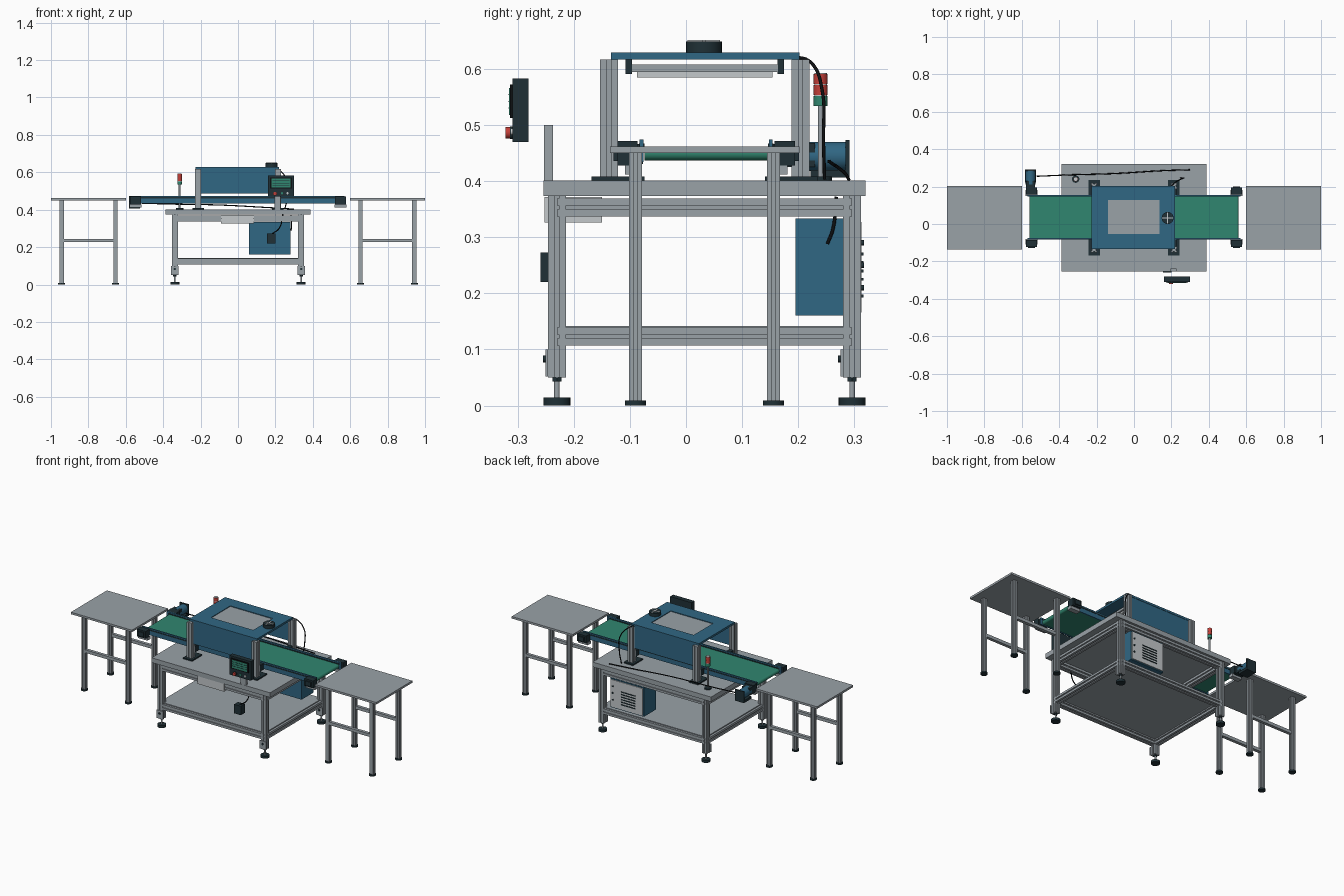
import bpy
import bmesh
import math
from mathutils import Vector

cube = bpy.data.objects.get("Cube")
if cube:
    bpy.data.objects.remove(cube, do_unlink=True)


def material(name, *rgb):
    mat = bpy.data.materials.new(name)
    mat.use_nodes = True
    mat.diffuse_color = (*rgb, 1)
    mat.node_tree.nodes["Principled BSDF"].inputs["Base Color"].default_value = (*rgb, 1)
    return mat


grey = material("aluminium grey", 0.32, 0.36, 0.39)
pale = material("pale grey", 0.55, 0.58, 0.6)
blue = material("steel blue", 0.03, 0.135, 0.23)
green = material("belt green", 0.03, 0.24, 0.16)
dark = material("charcoal", 0.014, 0.03, 0.037)
red = material("signal red", 0.55, 0.05, 0.04)
black = material("cable black", 0.004, 0.005, 0.006)


def finish(name, bm, mat):
    bmesh.ops.recalc_face_normals(bm, faces=bm.faces)
    mesh = bpy.data.meshes.new(name)
    bm.to_mesh(mesh)
    bm.free()
    mesh.materials.append(mat)
    obj = bpy.data.objects.new(name, mesh)
    bpy.context.collection.objects.link(obj)
    return obj


def box(name, mat, xs, ys, zs):
    """Box from its (low, high) limits on each axis."""
    bm = bmesh.new()
    bmesh.ops.create_cube(bm, size=1)
    for v in bm.verts:
        v.co = [(a + b) / 2 + c * abs(b - a) for (a, b), c in zip((xs, ys, zs), v.co)]
    return finish(name, bm, mat)


def around(centre, width):
    return (centre - width / 2, centre + width / 2)


def prism(name, mat, outline, origin, axis, length):
    """Extrude a flat outline along an axis."""
    bm = bmesh.new()
    place = {"x": lambda a, b: (0, a, b), "y": lambda a, b: (a, 0, b), "z": lambda a, b: (a, b, 0)}[axis]
    start = Vector(origin)
    face = bm.faces.new([bm.verts.new(start + Vector(place(a, b))) for a, b in outline])
    move = Vector([length if c == axis else 0 for c in "xyz"])
    cap = bmesh.ops.extrude_face_region(bm, geom=[face], use_keep_orig=True)["geom"]
    bmesh.ops.translate(bm, vec=move, verts=[g for g in cap if isinstance(g, bmesh.types.BMVert)])
    return finish(name, bm, mat)


def cylinder(name, mat, radius, origin, axis, length, sides=24):
    ring = [(radius * math.cos(math.tau * i / sides), radius * math.sin(math.tau * i / sides)) for i in range(sides)]
    obj = prism(name, mat, ring, origin, axis, length)
    bpy.context.view_layer.objects.active = obj
    obj.select_set(True)
    bpy.ops.object.shade_smooth_by_angle()
    obj.select_set(False)
    return obj


def slotted(name, origin, axis, length, size=0.032):
    """Square aluminium profile with a groove along each side."""
    h, slot, depth = size / 2, size / 9, size / 6
    side = [(h, -h), (h, -slot), (h - depth, -slot), (h - depth, slot), (h, slot)]
    outline = []
    for turn in range(4):
        outline += side
        side = [(-b, a) for a, b in side]
    return prism(name, grey, outline, origin, axis, length)


def cable(name, points, radius=0.003):
    curve = bpy.data.curves.new(name, "CURVE")
    curve.dimensions = "3D"
    curve.bevel_depth = radius
    curve.bevel_resolution = 2
    curve.resolution_u = 8
    spline = curve.splines.new("BEZIER")
    spline.bezier_points.add(len(points) - 1)
    for knot, p in zip(spline.bezier_points, points):
        knot.co = p
        knot.handle_left_type = knot.handle_right_type = "AUTO"
    curve.materials.append(black)
    bpy.context.collection.objects.link(bpy.data.objects.new(name, curve))


# Main bench: top, legs, levelling feet, rails and shelf
leg_x, front_y, back_y = 0.338, -0.23, 0.296
box("bench_top", grey, (-0.388, 0.388), (-0.254, 0.32), (0.373, 0.401))
for x in (-leg_x, leg_x):
    for y in (front_y, back_y):
        slotted("bench_leg", (x, y, 0.05), "z", 0.323)
        cylinder("foot_pad", dark, 0.024, (x, y, 0), "z", 0.014)
        cylinder("foot_stem", grey, 0.005, (x, y, 0.014), "z", 0.036)
        cylinder("foot_nut", dark, 0.009, (x, y, 0.043), "z", 0.007, 6)
        box("foot_bracket", grey, around(x, 0.042), around(y - 0.018, 0.005), (0.052, 0.1))
        cylinder("bracket_bolt", dark, 0.006, (x, y - 0.025, 0.083), "y", 0.006)
    for z in (0.123, 0.353):
        slotted("side_rail", (x, front_y, z), "y", back_y - front_y)
for y in (front_y, back_y):
    for z in (0.123, 0.353):
        slotted("long_rail", (-leg_x, y, z), "x", 2 * leg_x)
box("lower_shelf", grey, (-leg_x, leg_x), (front_y, back_y), (0.134, 0.142))
box("drawer", pale, (-0.09, 0.085), (-0.252, -0.15), (0.326, 0.372))

# Infeed and outfeed stands
for side in (-1, 1):
    box("stand_top", grey, around(side * 0.8, 0.4), (-0.135, 0.202), (0.45, 0.462))
    for y in (-0.09, 0.156):
        for x in (side * 0.655, side * 0.943):
            slotted("stand_leg", (x, y, 0.008), "z", 0.442, 0.023)
            cylinder("stand_foot", dark, 0.019, (x, y, 0), "z", 0.009)
        box("stand_crossbar", grey, around(side * 0.8, 0.27), around(y, 0.018), (0.226, 0.244))

# Conveyor with end brackets
belt_y, belt_z = (-0.074, 0.146), 0.449
box("belt", green, (-0.548, 0.548), belt_y, around(belt_z, 0.024))
for side in (-1, 1):
    cylinder("belt_roller", green, 0.012, (side * 0.548, belt_y[0], belt_z), "y", 0.22)
    for y, out in ((belt_y[0], -1), (belt_y[1], 1)):
        box("end_bracket", dark, around(side * 0.548, 0.058), around(y + out * 0.03, 0.036), (0.428, 0.471))
        box("bracket_cap", dark, around(side * 0.548, 0.036), around(y + out * 0.042, 0.026), (0.436, 0.462))
        box("bracket_block", grey, around(side * 0.548, 0.062), around(y + out * 0.02, 0.03), (0.412, 0.428))
        box("rail_mount", dark, around(side * 0.213, 0.026), around(y + out * 0.028, 0.05), (0.43, 0.466))
for y in (-0.079, 0.151):
    box("conveyor_rail", blue, (-0.57, 0.57), around(y, 0.007), (0.434, 0.474))
    box("rail_channel", dark, (-0.56, 0.56), around(y, 0.01), (0.46, 0.467))

# Drive motor
motor_x, motor_y = -0.553, 0.21
box("gearbox", dark, around(motor_x, 0.05), (0.18, 0.23), (0.425, 0.468))
cylinder("motor_body", blue, 0.026, (motor_x, motor_y, 0.444), "y", 0.075)
box("motor_end_plate", dark, around(motor_x, 0.06), (0.284, 0.291), (0.418, 0.473))
box("motor_base", dark, around(motor_x, 0.06), (0.222, 0.291), (0.406, 0.42))

# Hood: posts, foot plates, panels and framed roof
for x in (-0.213, 0.213):
    for y, inward in ((-0.137, 1), (0.204, -1)):
        slotted("hood_post", (x, y, 0.405), "z", 0.212)
        box("post_plate", dark, around(x, 0.06), around(y + inward * 0.016, 0.094), (0.401, 0.408))
for y in (-0.13, 0.197):
    box("hood_panel", blue, (-0.2, 0.2), around(y, 0.006), (0.487, 0.62))
roof_z = (0.617, 0.629)
for xs in ((-0.226, -0.14), (0.137, 0.218)):
    box("roof_side", blue, xs, (-0.134, 0.202), roof_z)
for ys in ((-0.134, -0.053), (0.128, 0.202)):
    box("roof_bar", blue, (-0.14, 0.137), ys, roof_z)
box("roof_window", grey, (-0.14, 0.137), (-0.053, 0.128), (0.618, 0.625))

# Lamp under the hood
box("lamp_housing", grey, (-0.16, 0.16), (-0.096, 0.164), (0.594, 0.608))
box("lamp_diffuser", pale, (-0.15, 0.15), (-0.087, 0.154), (0.585, 0.594))
for y in (-0.102, 0.169):
    box("lamp_bracket", dark, (-0.16, 0.16), around(y, 0.011), (0.591, 0.618))

# Roof fan with cross guard
fan_x, fan_y = 0.18, 0.032
cylinder("fan_drum", dark, 0.032, (fan_x, fan_y, 0.629), "z", 0.02)
for size in ((0.058, 0.006), (0.006, 0.058)):
    box("fan_guard", pale, around(fan_x, size[0]), around(fan_y, size[1]), (0.648, 0.651))

# Signal tower
tower = (-0.312, 0.24)
cylinder("tower_base", dark, 0.02, (*tower, 0.401), "z", 0.007)
cylinder("tower_pole", grey, 0.005, (*tower, 0.408), "z", 0.126)
for i, lamp in enumerate((green, red, red)):
    cylinder("tower_lamp", lamp, 0.0125, (*tower, 0.534 + i * 0.0195), "z", 0.0175)
    cylinder("tower_ring", pale, 0.011, (*tower, 0.55 + i * 0.0195), "z", 0.004)

# Operator panel on its upright
box("panel_upright", grey, (0.195, 0.228), (-0.253, -0.237), (0.4, 0.5))
box("panel_case", dark, (0.16, 0.3), (-0.309, -0.281), (0.47, 0.583))
box("screen_bezel", black, (0.172, 0.288), (-0.314, -0.309), (0.512, 0.572))
box("screen", green, (0.18, 0.28), (-0.3155, -0.313), (0.518, 0.566))
for z in (0.53, 0.542, 0.554):
    box("screen_row", dark, (0.185, 0.275), (-0.3165, -0.315), around(z, 0.002))
cylinder("stop_collar", dark, 0.011, (0.198, -0.314, 0.486), "y", 0.006)
cylinder("stop_button", red, 0.01, (0.198, -0.322, 0.486), "y", 0.009)
for x, colour in ((0.235, green), (0.265, pale)):
    cylinder("push_button", colour, 0.006, (x, -0.313, 0.488), "y", 0.005)

# Control cabinet with louvred door
box("cabinet", blue, (0.06, 0.28), (0.195, 0.308), (0.16, 0.333))
box("cabinet_door", pale, (0.066, 0.274), (0.308, 0.313), (0.166, 0.327))
for i in range(6):
    box("door_louvre", dark, (0.11, 0.205), (0.312, 0.316), around(0.195 + i * 0.015, 0.005))
for z in (0.21, 0.25, 0.29):
    cylinder("door_lock", dark, 0.005, (0.26, 0.312, z), "y", 0.005)

# Hanging switch box and cables
box("switch_box", dark, (0.156, 0.2), (-0.259, -0.222), (0.22, 0.273))
cable("switch_cable", [(0.18, -0.24, 0.27), (0.22, -0.235, 0.3), (0.24, -0.225, 0.375)])
cable("cabinet_cable", [(0.284, 0.252, 0.288), (0.286, 0.262, 0.315), (0.284, 0.268, 0.372)])
cable("hood_cable", [(0.19, 0.19, 0.622), (0.22, 0.222, 0.612), (0.26, 0.243, 0.56),
                     (0.265, 0.245, 0.47), (0.25, 0.247, 0.403)])
cable("motor_cable", [(-0.52, 0.255, 0.435), (-0.36, 0.262, 0.43), (-0.1, 0.27, 0.425),
                      (0.15, 0.285, 0.412), (0.3, 0.29, 0.403)])
